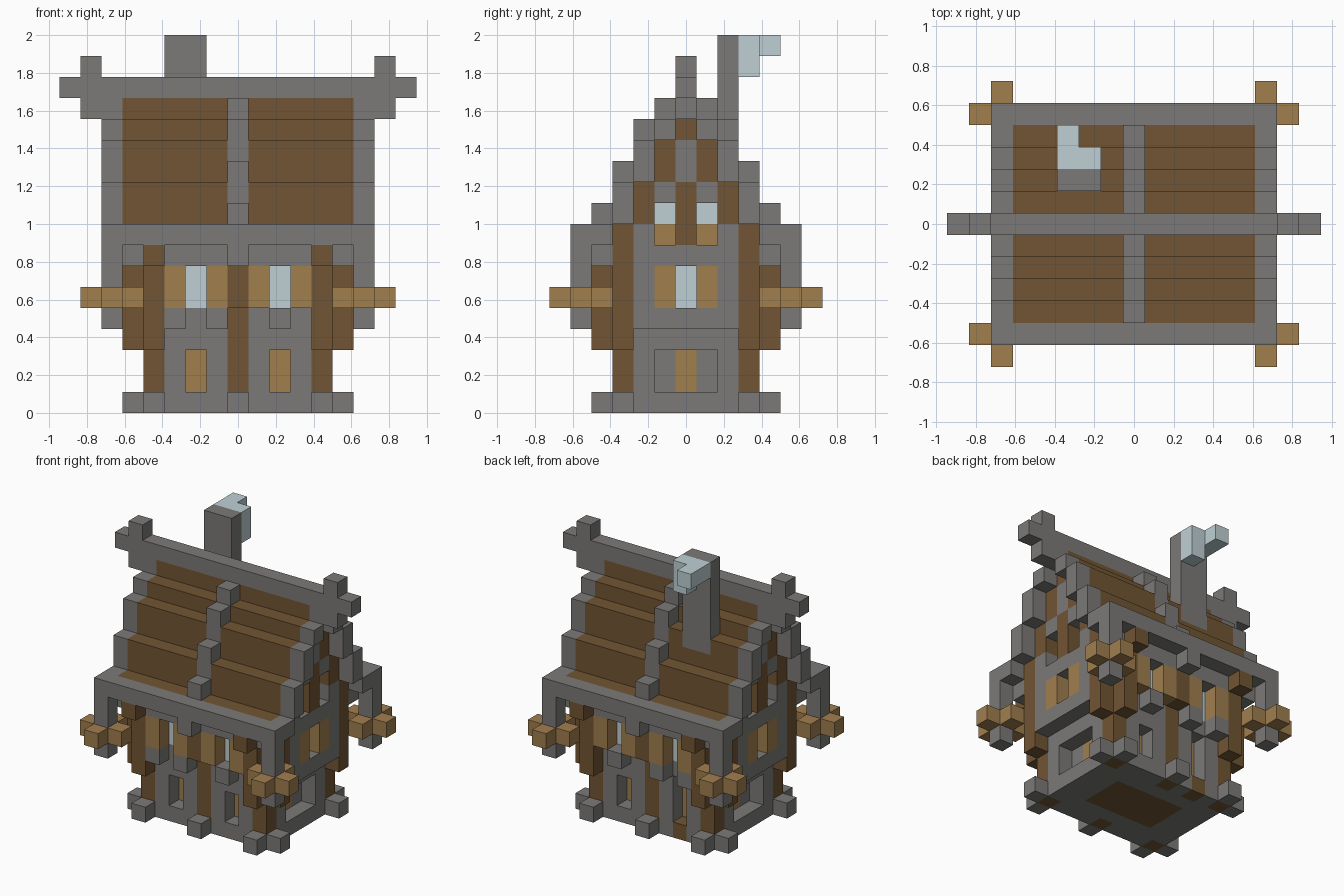
import bpy
import bmesh
from mathutils import Vector

if "Cube" in bpy.data.objects:
    bpy.data.objects.remove(bpy.data.objects["Cube"], do_unlink=True)

U = 2 / 18  # edge of one building block


def material(name, rgb):
    m = bpy.data.materials.new(name)
    m.use_nodes = True
    m.diffuse_color = (*rgb, 1)
    m.node_tree.nodes["Principled BSDF"].inputs["Base Color"].default_value = (*rgb, 1)
    return m


MATS = {
    "stone": material("grey stone", (0.2, 0.194, 0.188)),
    "wood": material("dark wood", (0.165, 0.09, 0.033)),
    "plank": material("light wood", (0.355, 0.21, 0.076)),
    "pale": material("pale glass", (0.52, 0.63, 0.66)),
}
cells = {}  # block position -> (part, colour)


def span(v):
    return range(v[0], v[1] + 1) if isinstance(v, tuple) else (v,)


def put(part, colour, xs, ys, zs, flip=""):
    """Fill a range of blocks, mirrored over the axes named in flip."""
    for x in span(xs):
        for y in span(ys):
            for z in span(zs):
                for sx in ((1, -1) if "x" in flip else (1,)):
                    for sy in ((1, -1) if "y" in flip else (1,)):
                        if part is None:
                            cells.pop((x * sx, y * sy, z), None)
                        else:
                            cells[(x * sx, y * sy, z)] = (part, colour)


# Base and solid inside
put("base", "stone", (-4, 4), (-3, 3), 0)
put("floor", "wood", (-2, 2), (-1, 1), 0)
put("core", "stone", (-4, 4), (-3, 3), (1, 8))
for x, y in ((4, 4), (5, 3), (0, 4)):
    put("foot_stones", "stone", x, y, 0, "xy")

# Roof: half profile as (y, bottom, top), stone rims, dark panels, raised middle rib
for y, low, top in ((0, 14, 14), (1, 13, 13), (2, 11, 12), (3, 9, 10), (4, 8, 8)):
    put("core", "wood", (-5, 5), y, (8, low), "y")
    put("roof_panels", "wood", (-5, 5), y, (low, top), "y")
    put("roof_rims", "stone", 6, y, (low, top), "xy")
    put("roof_rib", "stone", 0, y, (low, top + 1), "y")
put("eaves", "stone", (-6, 6), 5, 8, "y")
put("ridge_beam", "stone", (-8, 8), 0, 15)
put("ridge_crosses", "stone", 7, 0, (14, 16), "x")

# Chimney with smoke
put("chimney", "stone", (-3, -2), 2, (12, 17))
put("smoke", "pale", -2, 3, (16, 17))
put("smoke", "pale", -3, (3, 4), 17)

# Hanging corner posts with crossed logs, and blocks under the eaves
put("hanging_posts", "stone", 6, 5, (4, 8), "xy")
for x, y in ((5, 5), (7, 5), (6, 4), (6, 6)):
    put("crossed_logs", "plank", x, y, 5, "xy")
put("eave_blocks", "stone", 0, 5, 7, "y")
put("eave_blocks", "wood", 4, 5, 7, "xy")

# Timber posts and brackets
put("corner_posts", "wood", 4, 3, (0, 8), "xy")
put("middle_posts", "wood", 0, 3, (0, 8), "y")
put("corner_brackets", "wood", 5, 3, (3, 8), "xy")
put("corner_brackets", "wood", 4, 4, (3, 7), "xy")
put("middle_posts", "wood", 0, 4, (5, 7), "y")
put("bracket_caps", "stone", 5, 4, 7, "xy")

# Front and back walls with shuttered windows
put("long_walls", "stone", (1, 3), 3, (1, 4), "xy")
put("upper_trim", "stone", (1, 3), 4, 7, "xy")
for x in (1, 3):
    put("shutters", "plank", x, 4, (5, 6), "xy")
    put("window_stubs", "stone", -x, 4, 4, "y")
put("window_stubs", "stone", 2, 4, 4, "y")
put("long_windows", "pale", 2, 3, (5, 6), "xy")
put(None, None, 2, 3, (1, 2), "xy")
put("doors", "plank", 2, 2, (1, 2), "xy")

# Taller back doorway
put(None, None, -2, 3, 3)
put("doors", "plank", -2, 2, 3)
put("door_sill", "wood", -2, 3, 0)

# Side walls: recessed lower niche and projecting upper panel
put("side_walls", "stone", 4, (-2, 2), (1, 4), "x")
put(None, None, 4, (-1, 1), (1, 2), "x")
put("side_walls", "stone", 3, 1, (1, 2), "xy")
put("side_doors", "plank", 3, 0, (1, 2), "x")
put("gable_panels", "stone", 5, (-2, 2), (4, 8), "x")
put("side_shutters", "plank", 5, 1, (5, 6), "xy")
put(None, None, 5, 0, (5, 6), "x")
put("side_windows", "pale", 4, 0, (5, 6), "x")

# Gable tops with a pair of recessed windows
put("gable_timber", "wood", 5, 0, (8, 10), "x")
put("gable_timber", "wood", 5, 2, (9, 10), "xy")
put("gable_timber", "wood", 5, 1, (11, 12), "xy")
put("gable_timber", "wood", 5, 0, 13, "x")
put("gable_panels", "stone", 5, 0, (11, 12), "x")
put("gable_panels", "stone", 5, 1, 10, "xy")
put(None, None, 5, 1, (8, 9), "xy")
put("gable_shutters", "plank", 4, 1, 8, "xy")
put("gable_windows", "pale", 4, 1, 9, "xy")

# Turn the outer faces of the blocks into one mesh for each part
AXES = [Vector(a) * s for a in ((1, 0, 0), (0, 1, 0), (0, 0, 1)) for s in (1, -1)]


def build(part):
    bm = bmesh.new()
    corners = {}

    def corner(p):
        key = tuple(round(c * 2) for c in p)
        if key not in corners:
            corners[key] = bm.verts.new(p * U)
        return corners[key]

    used = []
    for pos, (owner, colour) in cells.items():
        if owner != part:
            continue
        middle = Vector(pos) + Vector((0, 0, 0.5))
        for n in AXES:
            if tuple(int(c) for c in Vector(pos) + n) in cells:
                continue
            a = Vector((n.y, n.z, n.x))
            b = n.cross(a)
            quad = [middle + (n + a * i + b * j) / 2
                    for i, j in ((-1, -1), (1, -1), (1, 1), (-1, 1))]
            face = bm.faces.new([corner(p) for p in quad])
            if colour not in used:
                used.append(colour)
            face.material_index = used.index(colour)
    if bm.faces:
        bmesh.ops.dissolve_limit(bm, angle_limit=0.01, verts=bm.verts[:],
                                 edges=bm.edges[:], delimit={"MATERIAL"})
        mesh = bpy.data.meshes.new(part)
        bm.to_mesh(mesh)
        for colour in used:
            mesh.materials.append(MATS[colour])
        bpy.context.collection.objects.link(bpy.data.objects.new(part, mesh))
    bm.free()


for part in sorted({owner for owner, _ in cells.values()}):
    build(part)
